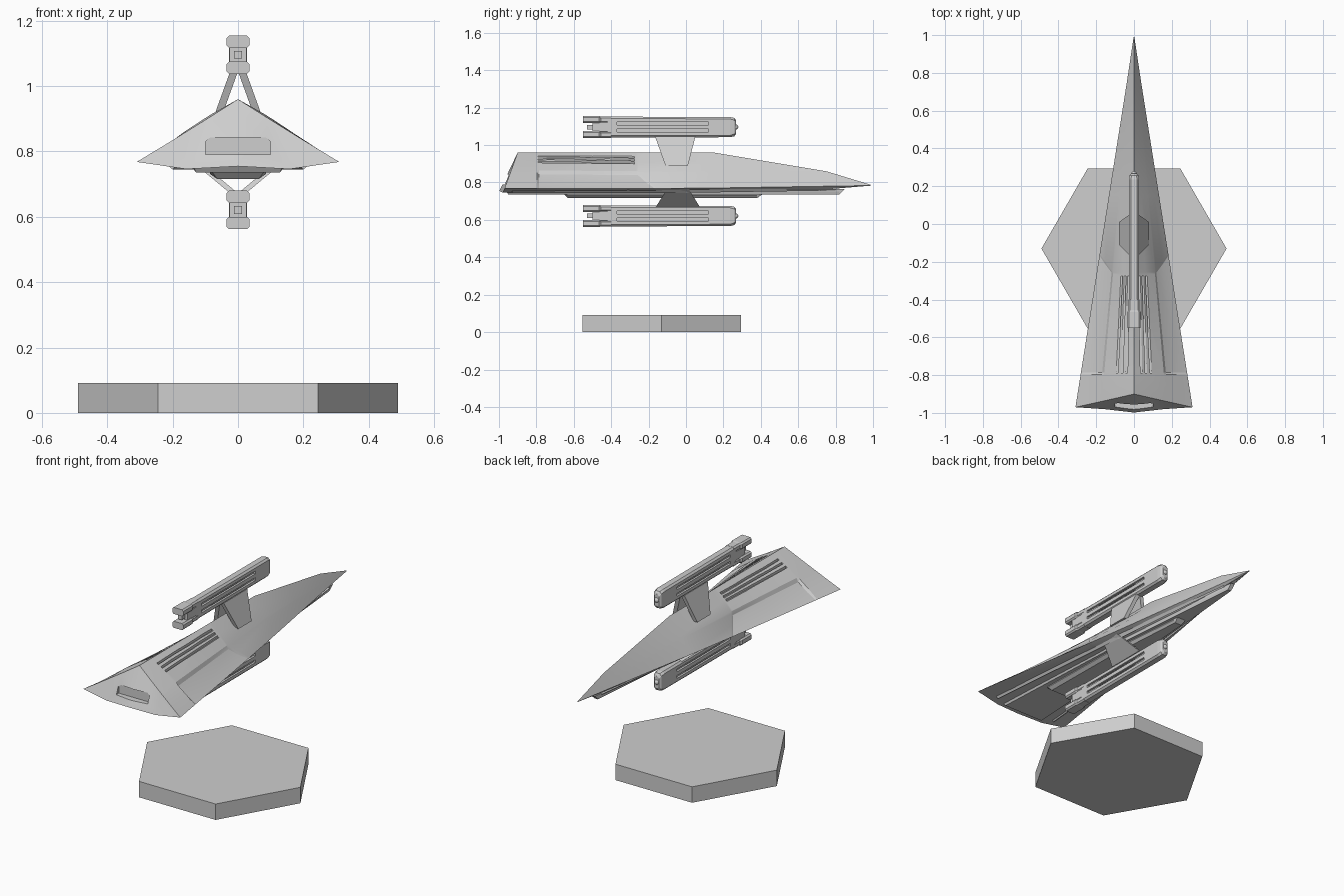
import bpy, bmesh, math
from mathutils import Vector

if "Cube" in bpy.data.objects:
    bpy.data.objects.remove(bpy.data.objects["Cube"])

grey = bpy.data.materials.new("hull_grey")
grey.diffuse_color = (0.62, 0.62, 0.62, 1)
grey.use_nodes = True
grey.node_tree.nodes["Principled BSDF"].inputs["Base Color"].default_value = grey.diffuse_color


def loft(name, rings, shade=True):
    """Skin equal-length closed rings and cap both ends."""
    bm = bmesh.new()
    vs = [[bm.verts.new(p) for p in r] for r in rings]
    n = len(rings[0])
    for a, b in zip(vs, vs[1:]):
        for i in range(n):
            j = (i + 1) % n
            bm.faces.new((a[i], a[j], b[j], b[i]))
    bm.faces.new(vs[0][::-1])
    bm.faces.new(vs[-1])
    bmesh.ops.triangulate(bm, faces=[f for f in bm.faces if len(f.verts) > 4])
    bmesh.ops.recalc_face_normals(bm, faces=bm.faces)
    me = bpy.data.meshes.new(name)
    bm.to_mesh(me)
    bm.free()
    me.materials.append(grey)
    ob = bpy.data.objects.new(name, me)
    bpy.context.collection.objects.link(ob)
    if shade:
        activate(ob)
        bpy.ops.object.shade_smooth_by_angle(angle=math.radians(25))
    return ob


def activate(ob):
    bpy.ops.object.select_all(action='DESELECT')
    ob.select_set(True)
    bpy.context.view_layer.objects.active = ob


def box(name, x0, x1, y0, y1, z0, z1):
    return loft(name, [[(x0, y, z0), (x1, y, z0), (x1, y, z1), (x0, y, z1)]
                       for y in (y0, y1)], False)


def cut(ob, cutters):
    """Subtract each cutter from the object, then discard it."""
    for c in cutters:
        c.hide_render = True
        activate(ob)
        m = ob.modifiers.new("cut", 'BOOLEAN')
        m.operation, m.solver, m.object = 'DIFFERENCE', 'EXACT', c
        bpy.ops.object.modifier_apply(modifier=m.name)
        bpy.data.objects.remove(c)


# ---- main hull: tapering ridge-roofed wedge ----
def half_width(y):
    return max(0.002, 0.31 * (0.99 - y) / 1.96)


def ridge(y):
    if y < 0.15:
        return 0.96
    if y < 0.75:
        return 0.96 - 0.10 * (y - 0.15) / 0.6
    return 0.86 - 0.073 * (y - 0.75) / 0.24


def edge(y):
    return 0.768 + 0.016 * max(0, y) / 0.99


T = (0, 0.3, 0.56, 0.6, 0.8, 1)


def hull_ring(y0, bulge=0.0, recess=0.0, shear=0.0, raked=False):
    half = []
    for t in T:
        y = y0 - shear * min(1, (1 - t) / 0.44)
        if raked:
            y = -0.90 - 0.07 * t
        w, r, e = half_width(y), ridge(y), edge(y)
        z = r + (e - r) * t + bulge * math.sin(math.pi * t)
        if t in (0.6, 0.8):
            z -= recess
        half.append((t * w, y, z))
    w, e = half_width(y0), edge(y0)
    drop = 0.022 * min(1, w / 0.05)
    ye = -0.965 if raked else y0
    half.append((0.52 * w, ye - (0.015 if raked else 0), e - drop))
    mid = [(0, ye - (0.033 if raked else 0), e - drop * 0.6)]
    left = [(-x, y, z) for x, y, z in half[:0:-1]]
    return half + mid + left


hull = loft("main_hull", [
    hull_ring(0.99), hull_ring(0.75), hull_ring(0.45, 0.003), hull_ring(0.15, 0.005),
    hull_ring(-0.155, 0.008, 0, 0.1), hull_ring(-0.167, 0.008, 0.012, 0.1),
    hull_ring(-0.5, 0.010, 0.013), hull_ring(-0.785, 0.012, 0.013),
    hull_ring(-0.797, 0.012), hull_ring(-0.93, 0, raked=True)], False)

# Stern bay and long roof grooves cut into the hull
bay = [(-0.10, 0.79), (0.10, 0.79), (0.10, 0.83), (0.085, 0.843),
       (-0.085, 0.843), (-0.10, 0.83)]
cutters = [loft("bay_cutter", [[(x, y, z) for x, z in bay] for y in (-1.1, -0.945)], False)]
for s in (-1, 1):
    for t in (0.12, 0.21, 0.30):
        rings = []
        for y in (-0.79, -0.275):
            w = half_width(y)
            z = 0.96 - 0.192 * t + 0.011 * math.sin(math.pi * t)
            a, b = s * t * w, s * (t * w + 0.010)
            rings.append([(a, y, z - 0.014), (b, y, z - 0.014),
                          (b, y, z + 0.03), (a, y, z + 0.03)])
        cutters.append(loft("groove_cutter", rings, False))
cut(hull, cutters)
activate(hull)
bpy.ops.object.shade_smooth_by_angle(angle=math.radians(20))


# ---- stepped keel plates under the hull ----
def keel(name, stations, ztop, zbot, inset):
    loft(name, [[(-w, y, ztop), (w, y, ztop), (w, y + d, (ztop + zbot) / 2),
                 (w * inset, y + d, zbot), (-w * inset, y + d, zbot),
                 (-w, y + d, (ztop + zbot) / 2)] for y, w, d in stations], False)


keel("keel_plate", [(-0.97, 0.14, 0.02), (0.0, 0.09, 0), (0.85, 0.012, -0.03)],
     0.765, 0.736, 0.92)
keel("lower_keel", [(-0.66, 0.085, 0.03), (-0.1, 0.075, 0), (0.42, 0.03, -0.04)],
     0.745, 0.716, 0.75)
# Side strakes along the underside
for s in (-1, 1):
    loft("under_strake", [[(s * (x - h), y, 0.765), (s * (x + h), y, 0.765), (s * x, y, z)]
                          for y, x, h, z in ((-0.93, 0.20, 0.025, 0.745),
                                             (0.0, 0.115, 0.015, 0.745),
                                             (0.8, 0.022, 0.006, 0.757))], False)


# ---- engine pods ----
def octagon(w, h, y, zc, c):
    return [(x, y, zc + z) for x, z in (
        (-w + c, -h), (w - c, -h), (w, -h + c), (w, h - c),
        (w - c, h), (-w + c, h), (-w, h - c), (-w, -h + c))]


def pod(name, zc):
    body = loft(name + "_pod_body", [
        octagon(w, h, y, zc, c) for y, w, h, c in (
            (-0.42, 0.027, 0.056, 0.010), (0.235, 0.027, 0.054, 0.010),
            (0.258, 0.024, 0.049, 0.012), (0.268, 0.015, 0.036, 0.012))], False)
    cut(body, [box("slot_cutter", *sorted((s * 0.015, s * 0.05)), -0.37, 0.12,
                   zc + z - 0.008, zc + z + 0.008)
               for s in (-1, 1) for z in (-0.019, 0.019)])
    # Thin fins inside the slots
    for z in (-0.019, 0.019):
        box(name + "_slot_fin", -0.023, 0.023, -0.28, 0.03, zc + z - 0.002, zc + z + 0.002)
    # Tail: core block with two overhanging prongs
    loft(name + "_tail_core", [octagon(0.026, 0.030, y, zc, 0.006)
                               for y in (-0.50, -0.41)], False)
    box(name + "_tail_rod", -0.012, 0.012, -0.53, -0.49, zc - 0.012, zc + 0.012)
    for s in (-1, 1):
        loft(name + "_tail_prong", [octagon(w, h, y, zc + s * 0.040, 0.008)
             for y, w, h in ((-0.55, 0.035, 0.019), (-0.465, 0.035, 0.019),
                             (-0.455, 0.028, 0.017), (-0.40, 0.028, 0.017))], False)
    # Nose sensor
    bpy.ops.mesh.primitive_uv_sphere_add(segments=12, ring_count=8, radius=0.014,
                                         location=(0, 0.266, zc))
    ob = bpy.context.object
    ob.name = name + "_nose_sensor"
    ob.data.materials.append(grey)
    bpy.ops.object.shade_smooth()


pod("upper", 1.096)
pod("lower", 0.621)


# ---- splayed pylons holding the pods ----
def pylon(name, pod_end, hull_end):
    for s in (-1, 1):
        loft(name, [[(s * xi, y0, z), (s * xo, y0, z), (s * xo, y1, z), (s * xi, y1, z)]
                    for xi, xo, y0, y1, z in (pod_end, hull_end)], False)


pylon("upper_pylon", (0.0, 0.024, -0.165, 0.05, 1.045), (0.056, 0.08, -0.11, 0.01, 0.89))
pylon("lower_pylon", (0.0, 0.024, -0.16, 0.072, 0.672), (0.112, 0.136, -0.10, 0.015, 0.765))

# ---- hexagonal display base ----
loft("display_base", [[(0.49 * math.cos(math.radians(60 * k)),
                        -0.13 + 0.49 * math.sin(math.radians(60 * k)), z)
                       for k in range(6)] for z in (0, 0.092)], False)
